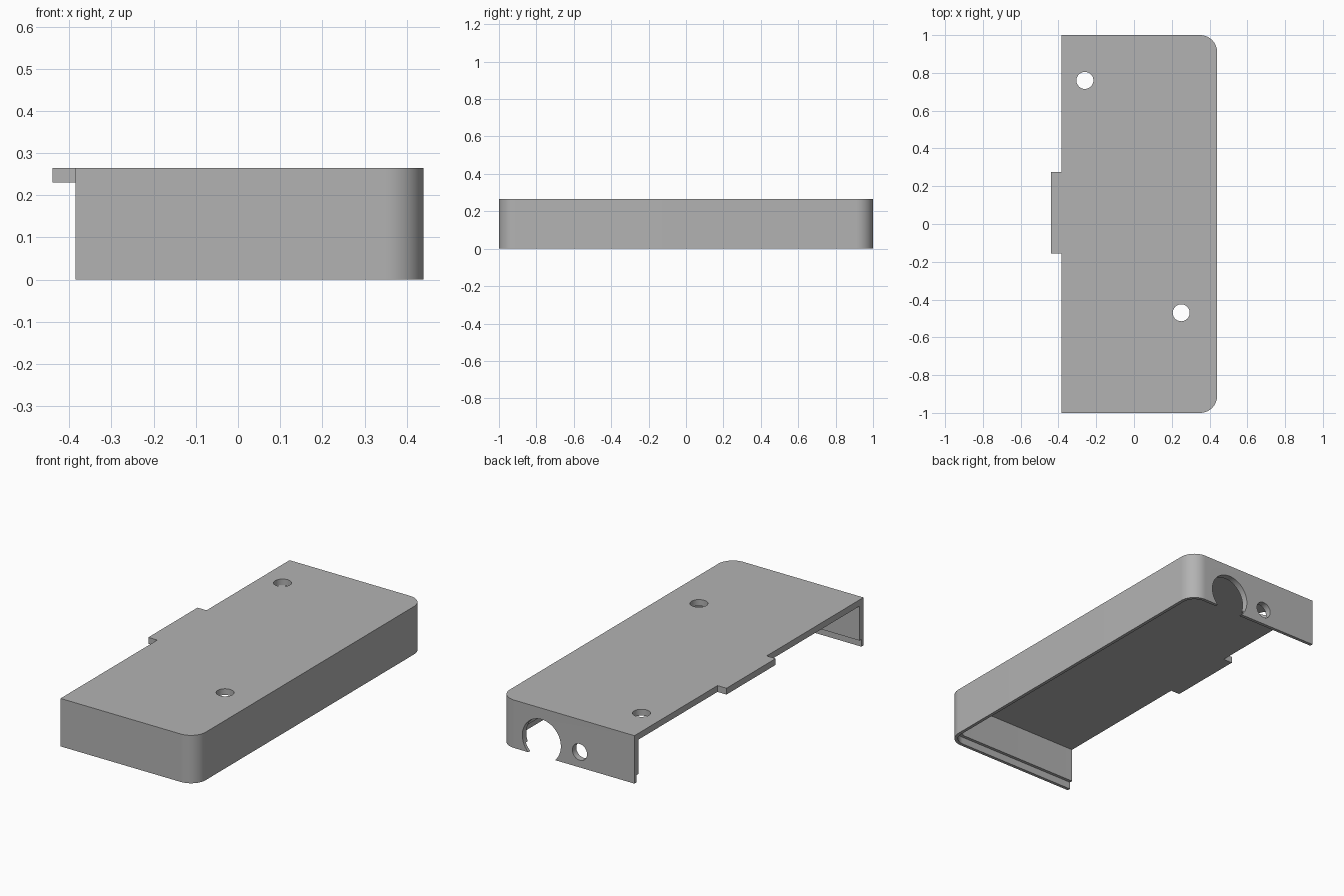
import bpy, bmesh, math
from mathutils import Matrix

old = bpy.data.objects.get("Cube")
if old:
    bpy.data.objects.remove(old, do_unlink=True)

# Main dimensions
OPEN_X, SIDE_X, END_Y, HEIGHT = -0.385, 0.44, 1.0, 0.265
RADIUS, WALL, LIP, LIP_HEIGHT = 0.09, 0.035, 0.018, 0.04
PLATE_Z = HEIGHT - WALL

grey = bpy.data.materials.new("plain grey")
grey.use_nodes = True
colour = (0.45, 0.45, 0.45, 1)
grey.diffuse_color = colour
grey.node_tree.nodes["Principled BSDF"].inputs["Base Color"].default_value = colour


def make_object(name, bm):
    bmesh.ops.recalc_face_normals(bm, faces=bm.faces)
    mesh = bpy.data.meshes.new(name)
    bm.to_mesh(mesh)
    bm.free()
    mesh.materials.append(grey)
    obj = bpy.data.objects.new(name, mesh)
    bpy.context.collection.objects.link(obj)
    return obj


def rounded_slab(name, inset, x_open, z0, z1, steps=16):
    """Slab square at the open side and rounded at the two far corners."""
    r, ey, ex = RADIUS - inset, END_Y - inset, SIDE_X - inset
    upper = []
    for i in range(steps + 1):
        a = math.pi / 2 * i / steps
        upper.append((ex - r + r * math.cos(a), ey - r + r * math.sin(a)))
    upper.append((x_open, ey))
    outline = upper + [(x, -y) for x, y in reversed(upper)]
    bm = bmesh.new()
    face = bm.faces.new([bm.verts.new((x, y, z0)) for x, y in outline])
    ext = bmesh.ops.extrude_face_region(bm, geom=[face])
    top = [v for v in ext["geom"] if isinstance(v, bmesh.types.BMVert)]
    bmesh.ops.translate(bm, verts=top, vec=(0, 0, z1 - z0))
    return make_object(name, bm)


def cylinder(name, centre, radius, axis):
    bm = bmesh.new()
    turn = Matrix.Rotation(math.pi / 2, 4, 'X') if axis == 'Y' else Matrix()
    bmesh.ops.create_cone(bm, cap_ends=True, segments=48, radius1=radius, radius2=radius,
                          depth=0.2, matrix=Matrix.Translation(centre) @ turn)
    return make_object(name, bm)


def box(name, low, high):
    bm = bmesh.new()
    bmesh.ops.create_cube(bm, size=1)
    for v in bm.verts:
        v.co = [l + (c + 0.5) * (h - l) for c, l, h in zip(v.co, low, high)]
    return make_object(name, bm)


def combine(target, tool, operation):
    mod = target.modifiers.new("combine", 'BOOLEAN')
    mod.operation, mod.solver, mod.object = operation, 'EXACT', tool
    bpy.context.view_layer.objects.active = target
    bpy.ops.object.modifier_apply(modifier=mod.name)
    bpy.data.objects.remove(tool, do_unlink=True)


# Cover: hollow from below and along the open side
cover = rounded_slab("cover", 0, OPEN_X, 0, HEIGHT)
combine(cover, rounded_slab("cavity", WALL, OPEN_X - 0.2, -0.1, PLATE_Z), 'DIFFERENCE')

# Stepped lip around the inside of the bottom rim
combine(cover, rounded_slab("lip_step", LIP, OPEN_X - 0.2, -0.1, LIP_HEIGHT), 'DIFFERENCE')

# Screw holes in the top, then the two openings in the back wall
for centre, radius, axis in [
    ((-0.26, 0.76, HEIGHT), 0.045, 'Z'),
    ((0.25, -0.47, HEIGHT), 0.045, 'Z'),
    ((0.183, END_Y, 0.085), 0.118, 'Y'),
    ((-0.05, END_Y, 0.085), 0.045, 'Y'),
]:
    combine(cover, cylinder("hole", centre, radius, axis), 'DIFFERENCE')

# Tab on the open edge of the top plate
tab = box("tab", (-SIDE_X, -0.155, PLATE_Z), (OPEN_X + 0.03, 0.275, HEIGHT))
combine(cover, tab, 'UNION')

# Smooth the round parts, keep the edges sharp
bpy.ops.object.select_all(action='DESELECT')
cover.select_set(True)
bpy.context.view_layer.objects.active = cover
bpy.ops.object.shade_smooth_by_angle(angle=math.radians(30))
